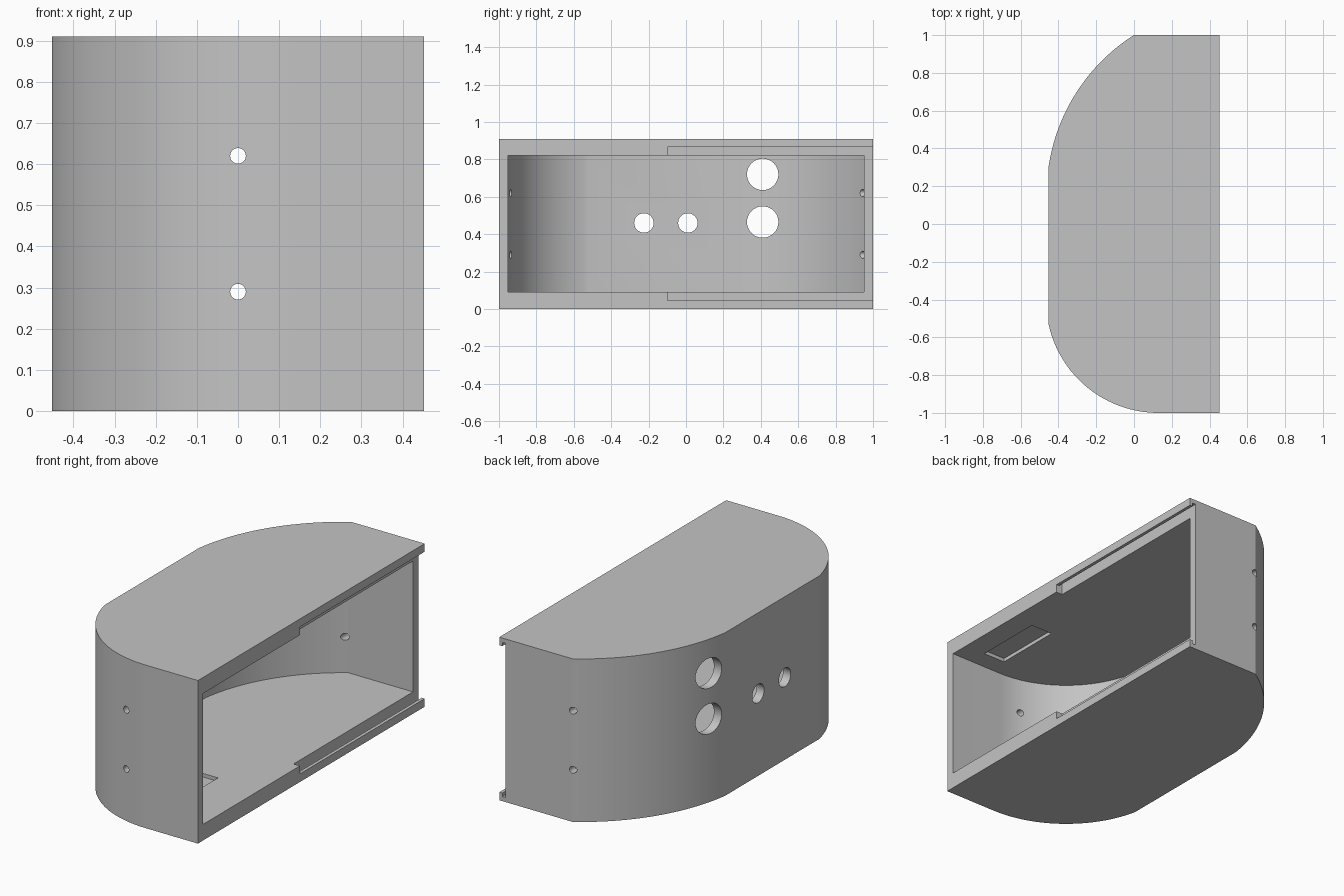
import bpy, bmesh
from math import acos, asin, pi, cos, sin

cube = bpy.data.objects.get("Cube")
if cube:
    bpy.data.objects.remove(cube, do_unlink=True)

HALF_W, HEIGHT, SEGS = 0.4525, 0.91, 32

mat = bpy.data.materials.new("plain grey")
mat.use_nodes = True
grey = (0.55, 0.55, 0.55, 1)
mat.diffuse_color = grey
mat.node_tree.nodes["Principled BSDF"].inputs["Base Color"].default_value = grey


def arc(cx, cy, r, a0, a1):
    steps = [a0 + (a1 - a0) * i / SEGS for i in range(SEGS + 1)]
    return [(cx + r * cos(a), cy + r * sin(a)) for a in steps]


def outline(inset, open_x):
    """Plan of the housing, shrunk by inset, reaching open_x on the open side."""
    wall_x, end_y = -HALF_W + inset, 1 - inset
    fx, fy, fr = 0.13, -0.404, 0.596 - inset      # front corner round
    bx, by, br = 0.537, 0.157, 1.0 - inset        # back corner round
    front = arc(fx, fy, fr, 1.5 * pi, 2 * pi - acos((wall_x - fx) / fr))
    back = arc(bx, by, br, acos((wall_x - bx) / br), pi - asin((end_y - by) / br))
    return [(open_x, -end_y)] + front + back + [(open_x, end_y)]


def prism(name, pts, z0, z1):
    bm = bmesh.new()
    face = bm.faces.new([bm.verts.new((x, y, z0)) for x, y in pts])
    top = bmesh.ops.extrude_face_region(bm, geom=[face])["geom"]
    bmesh.ops.translate(bm, vec=(0, 0, z1 - z0),
                        verts=[v for v in top if isinstance(v, bmesh.types.BMVert)])
    bmesh.ops.recalc_face_normals(bm, faces=bm.faces)
    mesh = bpy.data.meshes.new(name)
    bm.to_mesh(mesh)
    bm.free()
    ob = bpy.data.objects.new(name, mesh)
    bpy.context.collection.objects.link(ob)
    return ob


def box(name, x0, x1, y0, y1, z0, z1):
    return prism(name, [(x0, y0), (x1, y0), (x1, y1), (x0, y1)], z0, z1)


def rod(name, loc, r, depth, rot):
    bpy.ops.mesh.primitive_cylinder_add(vertices=32, radius=r, depth=depth,
                                        location=loc, rotation=rot)
    bpy.context.object.name = name
    return bpy.context.object


def cut(target, cutter):
    cutter.hide_render = True
    bpy.ops.object.select_all(action='DESELECT')
    bpy.context.view_layer.objects.active = target
    target.select_set(True)
    mod = target.modifiers.new("cut", 'BOOLEAN')
    mod.operation, mod.solver, mod.object = 'DIFFERENCE', 'EXACT', cutter
    bpy.ops.object.modifier_apply(modifier=mod.name)
    bpy.data.objects.remove(cutter, do_unlink=True)


# Housing block, hollowed from the open side
housing = prism("housing", outline(0, HALF_W), 0, HEIGHT)
housing.data.materials.append(mat)
cut(housing, prism("cavity", outline(0.047, 0.6), 0.09, 0.82))

# Sliding lid channel with a groove behind its lip
cut(housing, box("lid_channel", 0.413, 0.6, -0.1, 1.1, 0.045, 0.865))
cut(housing, box("lid_groove", 0.413, 0.434, -0.1, 1.1, 0.025, 0.885))

# Shallow pockets in the floor and the ceiling
cut(housing, box("floor_pocket", 0.06, 0.195, -0.845, -0.455, 0.07, 0.2))
cut(housing, box("ceiling_pocket", 0.19, 0.325, -0.845, -0.455, 0.7, 0.84))

# Screw holes through both ends
for z in (0.29, 0.62):
    cut(housing, rod("screw_hole", (0, 0, z), 0.019, 2.4, (pi / 2, 0, 0)))

# Round openings in the long wall
for y, z, r in ((-0.225, 0.46, 0.052), (0.01, 0.46, 0.052),
                (0.41, 0.465, 0.084), (0.41, 0.72, 0.084)):
    cut(housing, rod("wall_hole", (-0.4, y, z), r, 0.5, (0, pi / 2, 0)))

bpy.ops.object.select_all(action='DESELECT')
housing.select_set(True)
bpy.context.view_layer.objects.active = housing
bpy.ops.object.shade_smooth_by_angle(angle=0.4)
